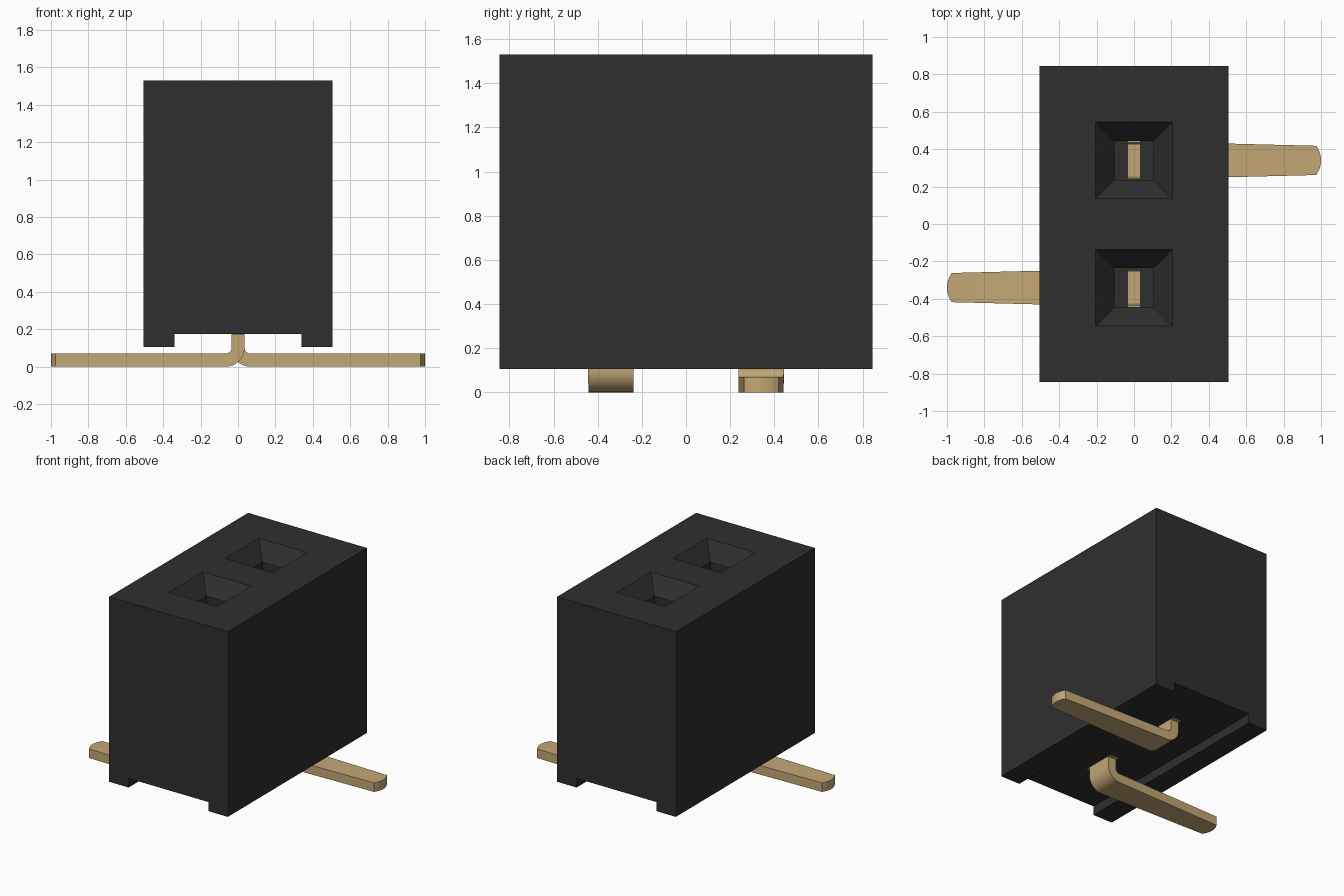
import bpy, bmesh, math

if "Cube" in bpy.data.objects:
    bpy.data.objects.remove(bpy.data.objects["Cube"], do_unlink=True)


def material(name, rgb, rough):
    m = bpy.data.materials.new(name)
    m.use_nodes = True
    m.diffuse_color = (*rgb, 1)
    p = m.node_tree.nodes["Principled BSDF"]
    p.inputs["Base Color"].default_value = (*rgb, 1)
    p.inputs["Roughness"].default_value = rough
    return m


BLACK = material("black plastic", (0.028, 0.028, 0.028), 0.6)
GOLD = material("gold metal", (0.55, 0.39, 0.18), 0.4)


def loft(name, rings, mat):
    """Skin a series of equal-length closed rings and cap both ends."""
    bm = bmesh.new()
    loops = [[bm.verts.new(p) for p in ring] for ring in rings]
    n = len(loops[0])
    for a, b in zip(loops, loops[1:]):
        for i in range(n):
            j = (i + 1) % n
            bm.faces.new((a[i], a[j], b[j], b[i]))
    bm.faces.new(loops[0][::-1])
    bm.faces.new(loops[-1])
    bmesh.ops.recalc_face_normals(bm, faces=bm.faces)
    mesh = bpy.data.meshes.new(name)
    bm.to_mesh(mesh)
    bm.free()
    obj = bpy.data.objects.new(name, mesh)
    bpy.context.collection.objects.link(obj)
    mesh.materials.append(mat)
    return obj


def activate(obj):
    bpy.ops.object.select_all(action='DESELECT')
    obj.select_set(True)
    bpy.context.view_layer.objects.active = obj


def square(h, y, z):
    return [(-h, y - h, z), (h, y - h, z), (h, y + h, z), (-h, y + h, z)]


W, L, TOP, FOOT, BASE = 0.505, 0.845, 1.53, 0.105, 0.175
PITCH = 0.34
FLOOR = 0.45

# Housing: block with two feet running along its length
profile = [(-W, FOOT), (-0.34, FOOT), (-0.34, BASE), (0.34, BASE),
           (0.34, FOOT), (W, FOOT), (W, TOP), (-W, TOP)]
housing = loft("housing", [[(x, y, z) for x, z in profile] for y in (-L, L)], BLACK)

# Funnel-mouthed sockets cut into the top
for y in (-PITCH, PITCH):
    cutter = loft("socket_cutter", [square(0.105, y, FLOOR), square(0.105, y, 1.41),
                                    square(0.205, y, TOP), square(0.205, y, TOP + 0.1)], BLACK)
    cutter.hide_render = True
    mod = housing.modifiers.new("socket", 'BOOLEAN')
    mod.operation = 'DIFFERENCE'
    mod.solver = 'EXACT'
    mod.object = cutter
    activate(housing)
    bpy.ops.object.modifier_apply(modifier=mod.name)
    bpy.data.objects.remove(cutter, do_unlink=True)

T = 0.035  # half thickness of the metal


def half_width(x):
    return 0.103 - 0.0258 * x


def lead_sections():
    """Centre point, normal and half width along the bent lead."""
    out = [((0, 0.3), (1, 0), 0.103)]
    for i in range(9):
        a = math.pi / 2 * i / 8
        c, s = math.cos(a), math.sin(a)
        x = 0.065 - 0.065 * c
        out.append(((x, 0.1 - 0.065 * s), (c, s), half_width(x)))
    for x, h in ((0.975, 0.078), (0.984, 0.0625), (0.991, 0.047),
                 (0.9965, 0.029), (1.0, 0.008)):
        out.append(((x, T), (0, 1), h))
    return out


# Each contact: bent surface-mount lead, shoulder plate and forked top
for side, label in ((1, "back"), (-1, "front")):
    def place(x, y, z):
        return (side * x, side * (PITCH + y), z)

    rings = []
    for (x, z), (nx, nz), h in lead_sections():
        rings.append([place(x + k * T * nx, y, z + k * T * nz)
                      for k, y in ((-1, -h), (1, -h), (1, h), (-1, h))])
    lead = loft(label + "_lead", rings, GOLD)
    activate(lead)
    bpy.ops.object.shade_smooth_by_angle(angle=math.radians(30))

    # Shoulder sitting just proud of the channel roof
    loft(label + "_shoulder",
         [[place(x, y, z) for x, y in ((-T, -0.13), (T, -0.13), (T, 0.13), (-T, 0.13))]
          for z in (BASE - 0.004, 0.3)], GOLD)

    # Fork with two thin tines inside the socket
    fork = [(-0.103, 0.4), (0.103, 0.4), (0.103, 0.85), (0.097, 0.85),
            (0.085, 0.52), (-0.085, 0.52), (-0.097, 0.85), (-0.103, 0.85)]
    loft(label + "_fork", [[place(x, y, z) for y, z in fork] for x in (-T, T)], GOLD)
